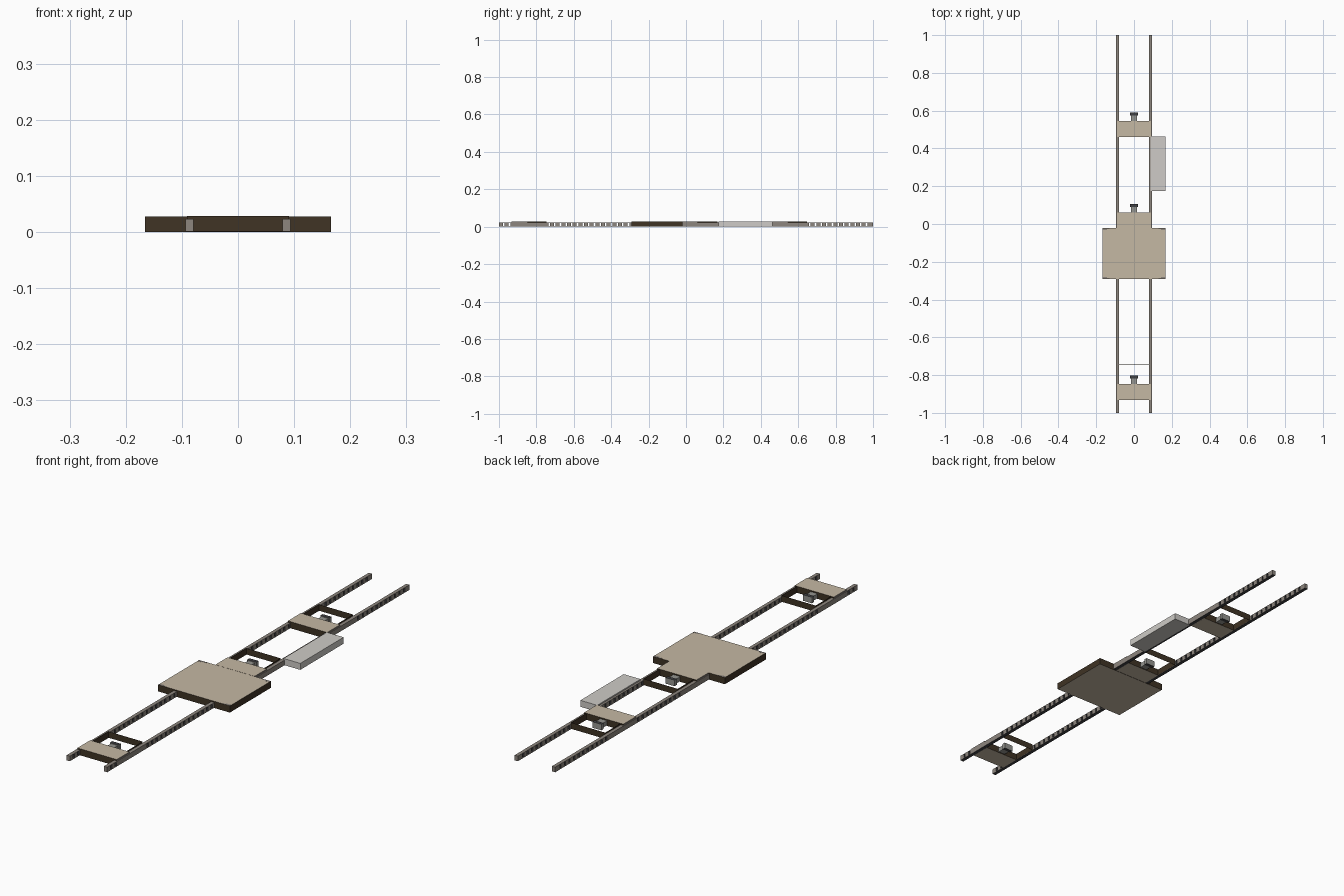
import bpy, bmesh

if "Cube" in bpy.data.objects:
    bpy.data.objects.remove(bpy.data.objects["Cube"])


def material(name, rgb):
    m = bpy.data.materials.new(name)
    m.diffuse_color = (*rgb, 1)
    m.use_nodes = True
    m.node_tree.nodes["Principled BSDF"].inputs["Base Color"].default_value = m.diffuse_color
    return m


TAN = material("tan deck", (0.56, 0.48, 0.37))
BROWN = material("dark brown", (0.05, 0.033, 0.018))
STEEL = material("rail grey", (0.27, 0.24, 0.21))
PALE = material("pale grey", (0.62, 0.60, 0.57))
IRON = material("coupler grey", (0.30, 0.30, 0.28))
DARK = material("dark steel", (0.05, 0.05, 0.055))


def boxes(name, mats, spans, rule=lambda n, c: 0):
    """Boxes given as x0,x1,y0,y1,z0,z1; rule(normal, centre) picks the slot."""
    bm = bmesh.new()
    for x0, x1, y0, y1, z0, z1 in spans:
        vs = bmesh.ops.create_cube(bm, size=1)["verts"]
        for v in vs:
            v.co = (x1 if v.co.x > 0 else x0, y1 if v.co.y > 0 else y0,
                    z1 if v.co.z > 0 else z0)
    bm.normal_update()
    for f in bm.faces:
        f.material_index = rule(f.normal, f.calc_center_median())
    me = bpy.data.meshes.new(name)
    bm.to_mesh(me)
    bm.free()
    for m in mats:
        me.materials.append(m)
    ob = bpy.data.objects.new(name, me)
    bpy.context.collection.objects.link(ob)
    return ob


def walls(n, c):
    return 1 if abs(n.z) < 0.5 else 0


def platform_rule(n, c):
    return 2 if abs(n.x) > 0.5 else walls(n, c)


def rail_rule(n, c):
    # dark underside and slot interiors, grey elsewhere
    return 1 if n.z < -0.5 or (abs(n.y) > 0.5 and abs(c.y) < 0.999) else 0


UNITS = (("front", -0.933, 0.085), ("middle", -0.02, 0.081), ("rear", 0.46, 0.085))
BAY = 0.188

# Slotted side rails, solid beside the platforms and bays
PITCH, POST = 2 / 66, 0.0215
for side, name in ((-1, "left_rail"), (1, "right_rail")):
    xa, xb = sorted((side * 0.079, side * 0.094))
    spans = [(xa, xb, -1, 1, 0.0015, 0.004), (xa, xb, -1, 1, 0.0205, 0.023)]
    for i in range(66):
        y = -1 + i * PITCH
        spans.append((xa, xb, y, y + POST, 0.004, 0.0205))
    spans.append((xa, xb, 0.99, 1, 0.004, 0.0205))
    for _, y, _ in UNITS:
        spans.append((xa, xb, y, y + BAY, 0.004, 0.0205))
    boxes(name, [STEEL, DARK], spans, rail_rule)

# Main deck with small corner steps
boxes("main_deck", [TAN, BROWN], [(-0.166, 0.166, -0.291, -0.02, 0, 0.028)], walls)
corners = []
for s in (-1, 1):
    for y, d in ((-0.2905, 1), (-0.0205, -1)):
        for reach, depth in ((0.036, 0.005), (0.022, 0.010)):
            xa, xb = sorted((s * 0.1655, s * (0.1655 - reach)))
            ya, yb = sorted((y, y + d * depth))
            corners.append((xa, xb, ya, yb, 0.027, 0.0283))
boxes("deck_corner_steps", [STEEL], corners)

# Side tank
boxes("side_tank", [PALE], [(0.088, 0.166, 0.175, 0.462, 0.001, 0.028)])

for name, y, depth in UNITS:
    c, e = y + depth, y + BAY
    # Platform: body between the rails, wider cap above them
    boxes(name + "_platform", [TAN, BROWN, STEEL], [
        (-0.079, 0.079, y, c, 0.001, 0.0285),
        (-0.091, 0.091, y, c, 0.022, 0.0285)], platform_rule)
    # Thin frame around the open bay
    boxes(name + "_bay_frame", [BROWN], [
        (-0.0795, 0.0795, e - 0.0005, e, 0.003, 0.029),
        (-0.0795, -0.0788, c, e, 0.003, 0.029),
        (0.0788, 0.0795, c, e, 0.003, 0.029)])
    # Coupler shank and head
    boxes(name + "_coupler_shank", [IRON], [
        (-0.016, 0.016, c, c + 0.030, 0.004, 0.023)])
    boxes(name + "_coupler_head", [DARK, IRON], [
        (-0.021, 0.021, c + 0.030, c + 0.045, 0.001, 0.026)], walls)
